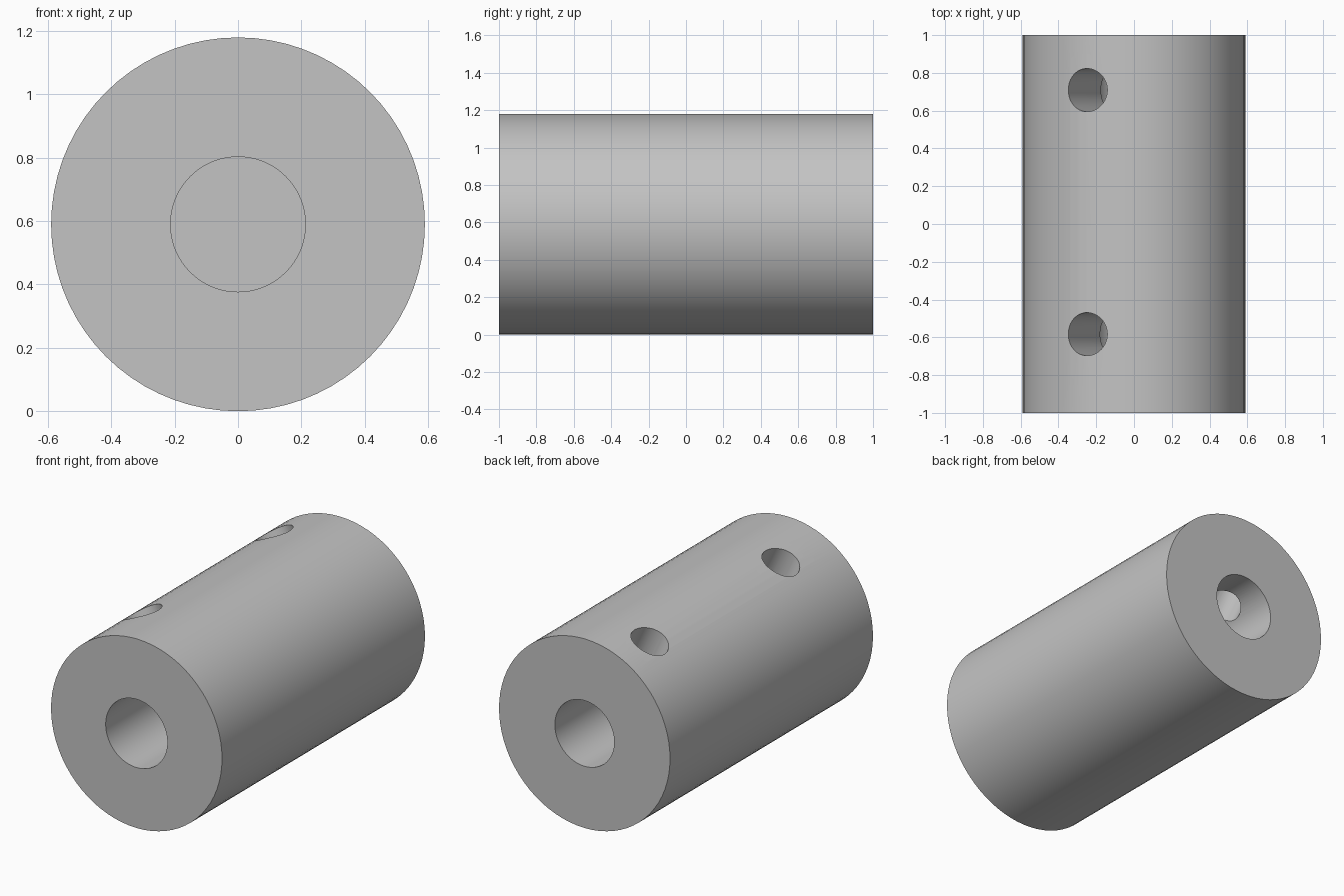
import bpy
import math

cube = bpy.data.objects.get("Cube")
if cube:
    bpy.data.objects.remove(cube, do_unlink=True)

R = 0.59          # outer radius, also the height of the axis
TILT = math.radians(25)

metal = bpy.data.materials.new("grey metal")
metal.use_nodes = True
grey = (0.55, 0.55, 0.55, 1)
metal.diffuse_color = grey
metal.node_tree.nodes["Principled BSDF"].inputs["Base Color"].default_value = grey


def cylinder(name, radius, length, centre, rotation, sides=72):
    bpy.ops.mesh.primitive_cylinder_add(vertices=sides, radius=radius, depth=length,
                                        location=centre, rotation=rotation)
    obj = bpy.context.object
    obj.name = name
    obj.data.materials.append(metal)
    return obj


def along_y(name, radius, y0, y1):
    return cylinder(name, radius, y1 - y0, (0, (y0 + y1) / 2, R), (math.pi / 2, 0, 0))


def screw_hole(name, y):
    # radial hole from the axis out through the upper left wall
    reach = 0.4
    centre = (-math.sin(TILT) * reach, y, R + math.cos(TILT) * reach)
    return cylinder(name, 0.114, 2 * reach, centre, (0, -TILT, 0), 48)


# Solid round body
body = along_y("coupling_body", R, -1, 1)

# Blind shaft bores from each end, and the set screw holes that meet them
cutters = [
    along_y("front_bore_cutter", 0.213, -1.1, -0.16),
    along_y("back_bore_cutter", 0.205, 0.42, 1.1),
    screw_hole("front_screw_cutter", -0.583),
    screw_hole("back_screw_cutter", 0.709),
]

bpy.ops.object.select_all(action="DESELECT")
body.select_set(True)
bpy.context.view_layer.objects.active = body
for cutter in cutters:
    mod = body.modifiers.new("cut", "BOOLEAN")
    mod.operation = "DIFFERENCE"
    mod.solver = "EXACT"
    mod.object = cutter
    bpy.ops.object.modifier_apply(modifier=mod.name)
    bpy.data.objects.remove(cutter, do_unlink=True)

bpy.ops.object.shade_smooth_by_angle(angle=math.radians(30))
